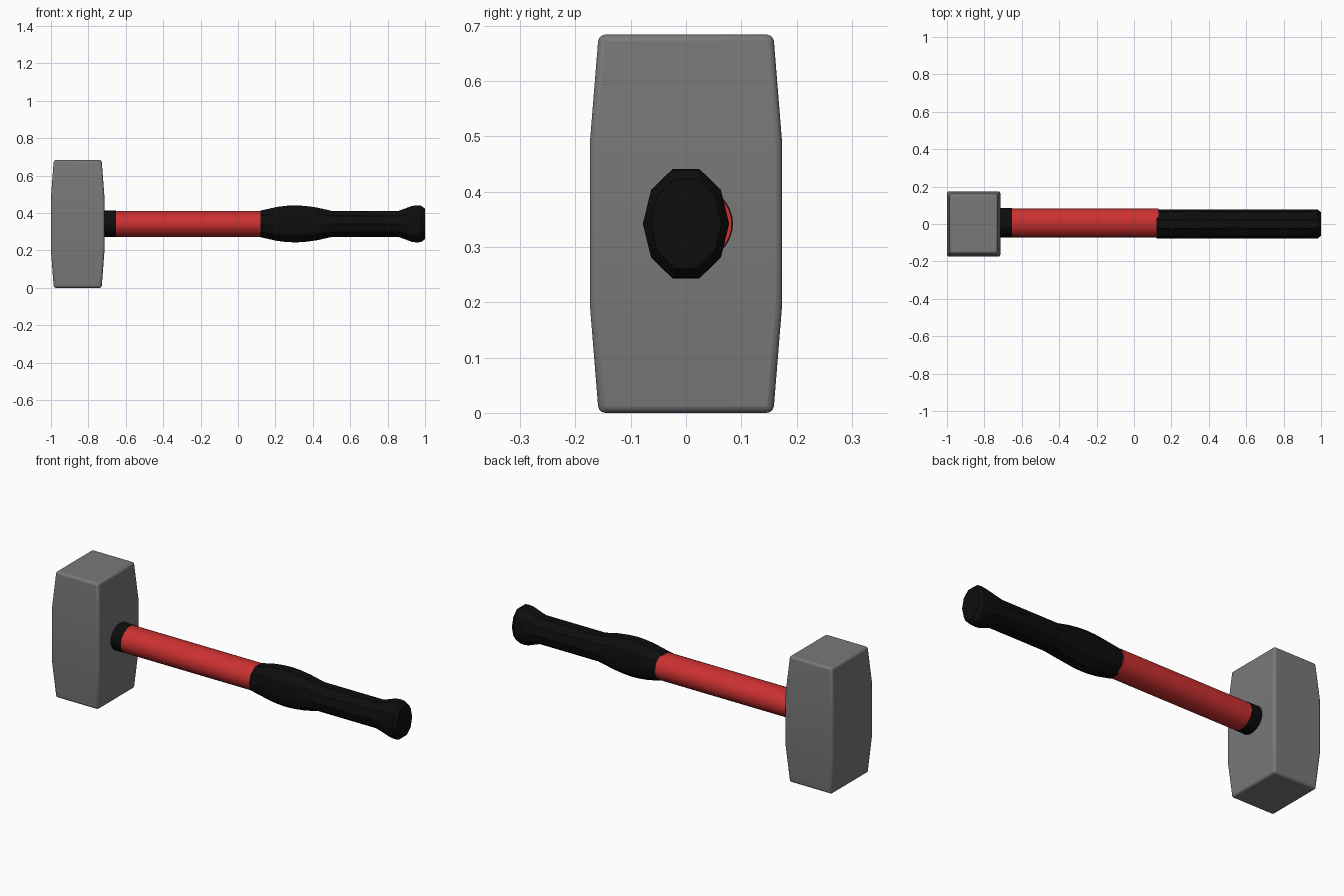
import bpy, bmesh, math

if "Cube" in bpy.data.objects:
    bpy.data.objects.remove(bpy.data.objects["Cube"])

def material(name, col):
    m = bpy.data.materials.new(name)
    m.diffuse_color = (*col, 1)
    m.use_nodes = True
    m.node_tree.nodes["Principled BSDF"].inputs["Base Color"].default_value = m.diffuse_color
    return m

steel = material("grey steel", (0.19, 0.19, 0.19))
red = material("red paint", (0.6, 0.03, 0.03))
rubber = material("black rubber", (0.004, 0.004, 0.004))
MID_Z = 0.342

def loft(name, rings, mat, angle):
    """Skin a list of equal-length point rings and cap both ends."""
    bm = bmesh.new()
    loops = [[bm.verts.new(p) for p in ring] for ring in rings]
    n = len(loops[0])
    for a, b in zip(loops, loops[1:]):
        for i in range(n):
            j = (i + 1) % n
            bm.faces.new((a[i], a[j], b[j], b[i]))
    bm.faces.new(loops[0][::-1])
    bm.faces.new(loops[-1])
    bmesh.ops.recalc_face_normals(bm, faces=bm.faces)
    me = bpy.data.meshes.new(name)
    bm.to_mesh(me)
    bm.free()
    me.materials.append(mat)
    ob = bpy.data.objects.new(name, me)
    bpy.context.collection.objects.link(ob)
    bpy.ops.object.select_all(action='DESELECT')
    ob.select_set(True)
    bpy.context.view_layer.objects.active = ob
    bpy.ops.object.shade_smooth_by_angle(angle=math.radians(angle))
    return ob

def oval(x, ry, rz, n, cy=0.0):
    return [(x, cy + ry * math.cos(math.tau * i / n),
             MID_Z + rz * math.sin(math.tau * i / n)) for i in range(n)]

# Head: square block tapering towards both striking faces
def square(z, hx, hy):
    return [(-0.857 + sx * hx, sy * hy, z)
            for sx, sy in ((-1, -1), (1, -1), (1, 1), (-1, 1))]

head = loft("hammer_head", [square(0, 0.128, 0.158), square(0.198, 0.143, 0.174),
                            square(0.486, 0.143, 0.174), square(0.684, 0.128, 0.158)], steel, 30)
bev = head.modifiers.new("edge_rounding", 'BEVEL')
bev.width = 0.012
bev.segments = 3
bev.limit_method = 'ANGLE'
bev.angle_limit = math.radians(30)

# Shaft and the collar where it meets the head
loft("shaft", [oval(x, 0.077, 0.07, 32, 0.006) for x in (-0.655, 0.13)], red, 40)
loft("collar", [oval(x, 0.078, 0.071, 32, 0.007) for x in (-0.75, -0.653)], rubber, 40)

# Ten-sided grip with a palm swell and flared end: (x, half depth, half height)
grip = [(0.12, 0.078, 0.071), (0.16, 0.078, 0.08), (0.21, 0.078, 0.091), (0.26, 0.078, 0.097),
        (0.31, 0.078, 0.099), (0.36, 0.078, 0.096), (0.42, 0.078, 0.088), (0.5, 0.078, 0.07),
        (0.86, 0.078, 0.07), (0.93, 0.078, 0.096), (0.955, 0.078, 0.099), (0.98, 0.078, 0.097),
        (1.0, 0.064, 0.081)]
loft("grip", [oval(x, ry, h / math.sin(math.radians(72)), 10) for x, ry, h in grip], rubber, 30)
